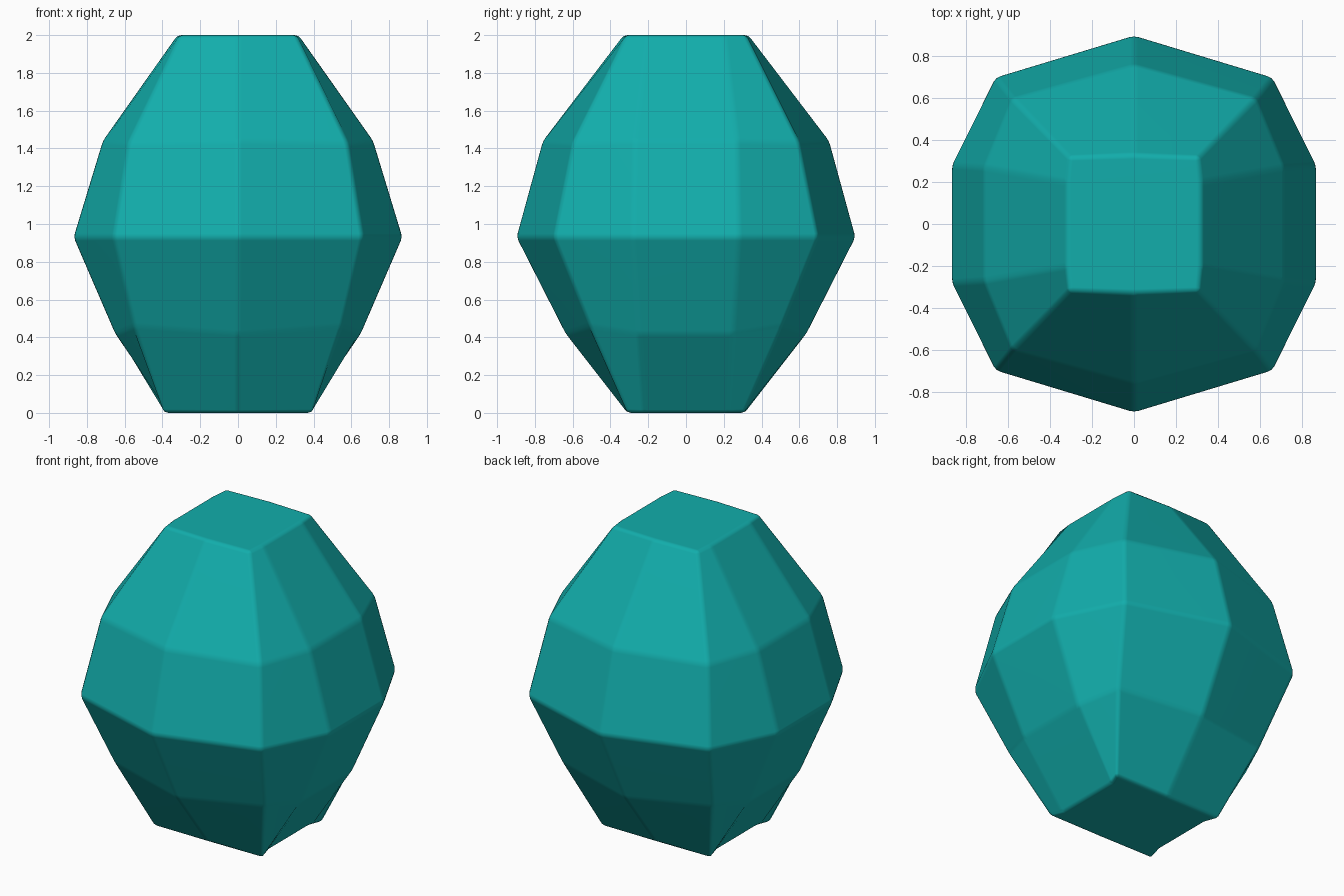
import bpy, bmesh

if "Cube" in bpy.data.objects:
    bpy.data.objects.remove(bpy.data.objects["Cube"])

# one flat colour
teal = bpy.data.materials.new("teal")
teal.diffuse_color = (0.006, 0.42, 0.41, 1)
teal.use_nodes = True
teal.node_tree.nodes["Principled BSDF"].inputs["Base Color"].default_value = teal.diffuse_color

# each level: height offsets and half-sizes of a ten-sided ring
# (front point y, front point z), (corner x, y, z), (side x, y, z)
LEVELS = [
    ((0.31, 0.00), (0.40, 0.31, 0.00), (0.36, 0.22, 0.00)),
    ((0.64, 0.42), (0.55, 0.51, 0.46), (0.65, 0.25, 0.42)),
    ((0.90, 0.93), (0.66, 0.70, 0.93), (0.87, 0.28, 0.93)),
    ((0.76, 1.44), (0.58, 0.60, 1.43), (0.715, 0.27, 1.44)),
    ((0.33, 2.00), (0.31, 0.32, 2.00), (0.32, 0.20, 2.00)),
]


def ring(bm, front, corner, side):
    """Mirror one quarter of the outline into a full ten-sided ring."""
    fy, fz = front
    cx, cy, cz = corner
    sx, sy, sz = side
    half = [(0, -fy, fz), (cx, -cy, cz), (sx, -sy, sz), (sx, sy, sz), (cx, cy, cz)]
    other = [(-x, -y, z) for x, y, z in half]
    return [bm.verts.new(p) for p in half + other]


# faceted stone: stacked rings with flat ends
bm = bmesh.new()
rings = [ring(bm, *level) for level in LEVELS]
for low, high in zip(rings, rings[1:]):
    for i in range(10):
        j = (i + 1) % 10
        bm.faces.new((low[i], low[j], high[j], high[i]))
bm.faces.new(rings[0][::-1])
bm.faces.new(rings[-1])
bmesh.ops.recalc_face_normals(bm, faces=bm.faces)
mesh = bpy.data.meshes.new("faceted_stone")
bm.to_mesh(mesh)
bm.free()
mesh.materials.append(teal)
stone = bpy.data.objects.new("faceted_stone", mesh)
bpy.context.collection.objects.link(stone)

# softly worn edges
bevel = stone.modifiers.new("worn_edges", "BEVEL")
bevel.width = 0.02
bevel.segments = 2
bevel.limit_method = 'ANGLE'
bevel.angle_limit = 0.14
mesh.polygons.foreach_set("use_smooth", [True] * len(mesh.polygons))
weighted = stone.modifiers.new("soft_shading", "WEIGHTED_NORMAL")
weighted.weight = 60
